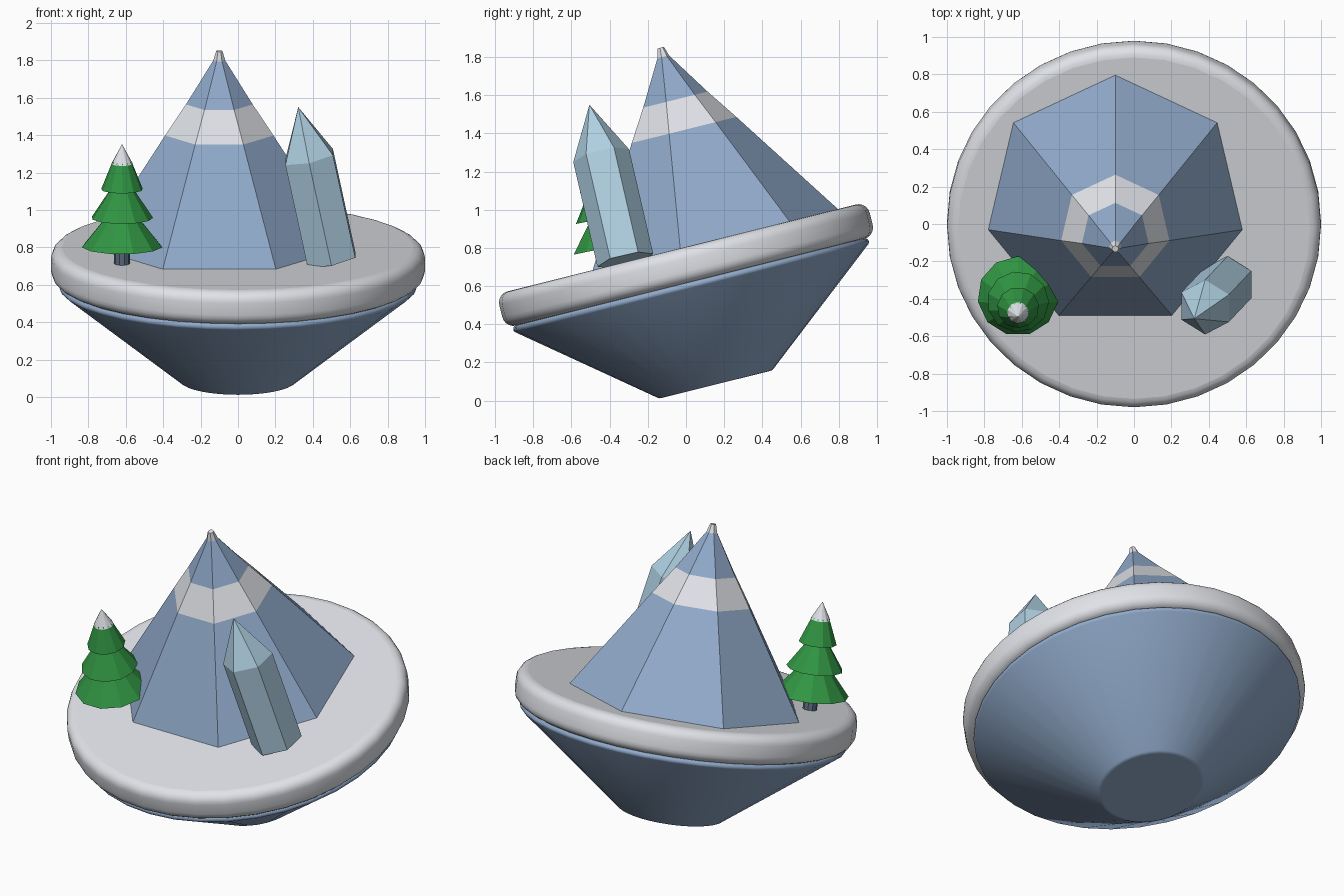
import bpy, bmesh, math
from mathutils import Matrix, Vector

if "Cube" in bpy.data.objects:
    bpy.data.objects.remove(bpy.data.objects["Cube"])

TILT = math.radians(14)


def material(name, rgb):
    m = bpy.data.materials.new(name)
    m.diffuse_color = (*rgb, 1)
    m.use_nodes = True
    m.node_tree.nodes["Principled BSDF"].inputs["Base Color"].default_value = m.diffuse_color
    return m


snow = material("snow_grey", (0.75, 0.77, 0.81))
slate = material("slate_blue", (0.28, 0.40, 0.59))
ice = material("ice_blue", (0.43, 0.63, 0.76))
green = material("pine_green", (0.03, 0.30, 0.055))
bark = material("dark_slate", (0.12, 0.16, 0.23))


def lathe(name, rings, sides, matrix, mats, start=0.0, bands=None, smooth=False):
    """Stack rings of (radius, height); bands gives the material of each strip."""
    bm = bmesh.new()
    loops = []
    for r, h in rings:
        count = 1 if r == 0 else sides
        loops.append([bm.verts.new((r * math.cos(start + math.tau * i / sides),
                                    r * math.sin(start + math.tau * i / sides), h))
                      for i in range(count)])
    for k, (a, b) in enumerate(zip(loops, loops[1:])):
        for i in range(sides):
            j = (i + 1) % sides
            quad = [a[i], a[j], b[0]] if len(b) == 1 else [a[i], a[j], b[j], b[i]]
            f = bm.faces.new(quad)
            f.material_index = bands[k] if bands else 0
            f.smooth = smooth
    # flat end caps
    bm.faces.new(loops[0][::-1]).material_index = bands[0] if bands else 0
    if len(loops[-1]) > 1:
        bm.faces.new(loops[-1]).material_index = bands[-1] if bands else 0
    bm.normal_update()
    # keep hard creases sharp
    for e in bm.edges:
        if e.is_manifold and e.calc_face_angle() > math.radians(35):
            e.smooth = False
    me = bpy.data.meshes.new(name)
    bm.to_mesh(me)
    bm.free()
    for m in mats:
        me.materials.append(m)
    ob = bpy.data.objects.new(name, me)
    ob.matrix_world = matrix
    bpy.context.collection.objects.link(ob)
    return ob


def arc(r, h, size, a0, a1, steps=5):
    """Quarter-round corner of a profile, angles in degrees."""
    return [(r + size * math.cos(math.radians(a0 + (a1 - a0) * i / steps)),
             h + size * math.sin(math.radians(a0 + (a1 - a0) * i / steps)))
            for i in range(steps + 1)]


def place(x, y, z, tilt_x, tilt_y=0.0):
    return (Matrix.Translation((x, y, z)) @ Matrix.Rotation(tilt_x, 4, 'X')
            @ Matrix.Rotation(tilt_y, 4, 'Y'))


# Tilted snowy platform with rounded rim
base = place(0, 0, 0.71, TILT)
HALF, RIM = 0.0925, 0.06
lathe("platform", arc(1 - RIM, RIM - HALF, RIM, -90, 0) + arc(1 - RIM, HALF - RIM, RIM, 0, 90),
      36, base, [snow], start=math.pi / 2, smooth=True)

# Tapered rock underneath
lathe("rock_underside", arc(0.295, -0.615, 0.03, -90, -42, 4)
      + arc(0.94, -HALF - 0.018, 0.02, -42, 90, 6), 36, base, [slate],
      start=math.pi / 2, smooth=True)

# Seven-sided mountain with a snow band and a snowy tip
lathe("mountain", [(0.70, -0.005), (0.297, 0.597), (0.183, 0.762), (0.033, 0.995), (0.018, 1.045)],
      7, place(-0.10, 0.12, 0.835, TILT), [slate, snow], start=math.pi / 2, bands=[0, 1, 0, 1])

# Leaning six-sided crystal
lathe("crystal", [(0.15, 0), (0.15, 0.575), (0, 0.855)], 6,
      place(0.50, -0.318, 0.735, math.radians(13), math.radians(-12)), [ice], start=math.pi / 2)

# Pine tree: trunk, three tiers and a snow tip
tree = place(-0.62, -0.366, 0.713, math.radians(11.5))
lathe("tree_trunk", [(0.042, -0.01), (0.042, 0.12)], 10, tree, [bark])
for i, (r0, r1, h0, h1) in enumerate([(0.217, 0.095, 0.095, 0.245),
                                      (0.166, 0.068, 0.25, 0.398),
                                      (0.112, 0.052, 0.405, 0.555)]):
    lathe(f"tree_tier_{i + 1}", [(r0, h0), (r1, h1)], 11, tree, [green], start=math.pi / 2 + 0.15 * i)
lathe("tree_snow_tip", [(0.058, 0.545), (0, 0.652)], 11, tree, [snow])
